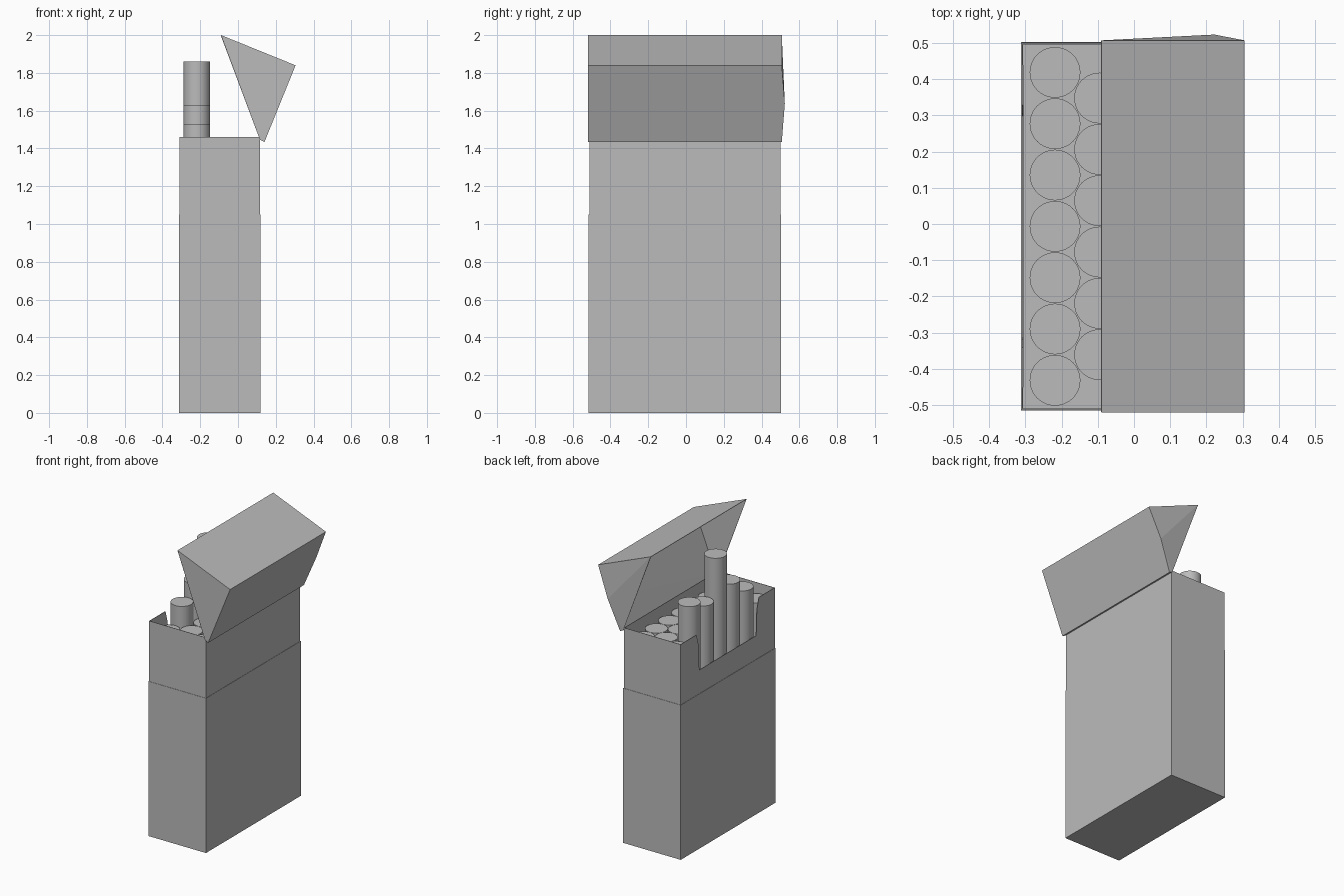
import bpy
import bmesh
import math

if "Cube" in bpy.data.objects:
    bpy.data.objects.remove(bpy.data.objects["Cube"], do_unlink=True)

# One plain grey for everything
grey = bpy.data.materials.new("plain_grey")
grey.use_nodes = True
grey.diffuse_color = (0.5, 0.5, 0.5, 1)
grey.node_tree.nodes["Principled BSDF"].inputs["Base Color"].default_value = (0.5, 0.5, 0.5, 1)


def card_object(name, panels, thickness):
    """Folded card from flat panels, thickened inwards."""
    bm = bmesh.new()
    for panel in panels:
        bm.faces.new([bm.verts.new(p) for p in panel])
    bmesh.ops.remove_doubles(bm, verts=bm.verts, dist=0.0005)
    bmesh.ops.recalc_face_normals(bm, faces=bm.faces)
    mesh = bpy.data.meshes.new(name)
    bm.to_mesh(mesh)
    bm.free()
    mesh.materials.append(grey)
    obj = bpy.data.objects.new(name, mesh)
    bpy.context.collection.objects.link(obj)
    mod = obj.modifiers.new("card", 'SOLIDIFY')
    mod.thickness = thickness
    mod.offset = -1
    return obj


def walls(x0, x1, y0, y1, z0, z1):
    """Four upright panels, the -x one first."""
    c = [(x0, y1), (x0, y0), (x1, y0), (x1, y1)]
    return [[(*a, z0), (*b, z0), (*b, z1), (*a, z1)]
            for a, b in zip(c, c[1:] + c[:1])]


X0, X1, Y0, Y1 = -0.312, 0.12, -0.515, 0.502
SEAM, TOP = 1.05, 1.46

# Lower carton with its floor
floor = [(X0, Y0, 0), (X0, Y1, 0), (X1, Y1, 0), (X1, Y0, 0)]
card_object("carton_body", walls(X0, X1, Y0, Y1, 0, SEAM) + [floor], 0.003)

# Upper frame, slightly inset, with the notch in its -x panel
g = 0.003
frame = walls(X0 + g, X1 - g, Y0 + g, Y1 - g, SEAM - 0.1, TOP)
mid = (Y0 + Y1) / 2
half_notch = [(0.335, TOP), (0.312, 1.38), (0.305, 1.21)]
notch = [(X0 + g, mid - w, z) for w, z in half_notch]
notch += [(X0 + g, mid + w, z) for w, z in reversed(half_notch)]
frame[0] = frame[0][:3] + notch + frame[0][3:]
card_object("inner_frame", frame, 0.004)

# Open lid, tilted back over the hinge, one end slightly bulged
profile = [(-0.09, 2.0), (0.305, 1.84), (0.14, 1.434), (0.116, 1.446)]
right_end = [(x, -0.52, z) for x, z in profile]
left_end = [(x, 0.507, z) for x, z in profile]
bulge = (0.222, 0.523, 1.637)
lip, ridge, heel, hinge = left_end
lid = [
    right_end,
    [lip, ridge, bulge], [lip, bulge, hinge], [bulge, heel, hinge],
    [right_end[0], right_end[1], ridge, lip],
    [right_end[1], bulge, ridge],
    [right_end[1], right_end[2], bulge],
    [right_end[2], heel, bulge],
    [right_end[2], right_end[3], hinge, heel],
]
card_object("lid", lid, 0.003)

# Three staggered rows of sticks, some of the first row pulled up
R, PITCH, LOW = 0.07, 0.1417, 1.395
pulled = {1: 1.53, 2: 1.63, 3: 1.86, 4: 1.59, 5: 1.64}
for row, (x, count) in enumerate([(-0.218, 7), (-0.095, 6), (0.028, 7)]):
    for i in range(count):
        y = mid + (i - (count - 1) / 2) * PITCH
        top = pulled.get(i, LOW) if row == 0 else LOW
        bpy.ops.mesh.primitive_cylinder_add(
            vertices=40, radius=R, depth=1.36, location=(x, y, top - 0.68))
        stick = bpy.context.object
        stick.name = f"stick_{row + 1}_{i + 1}"
        stick.data.materials.append(grey)
        bpy.ops.object.shade_smooth_by_angle(angle=math.radians(40))
